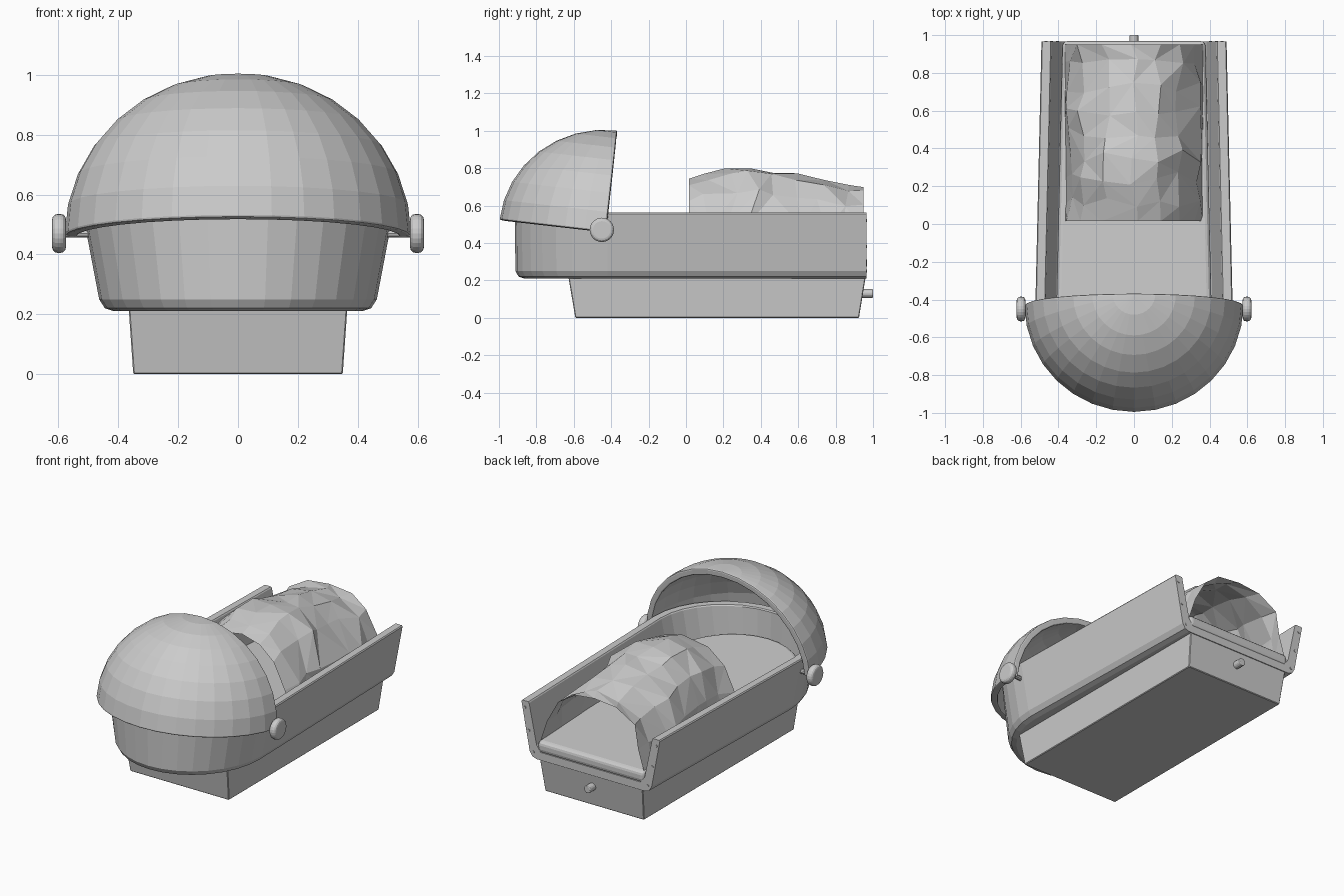
import bpy, bmesh, random
from math import sin, cos, pi, radians
from mathutils import Matrix, Vector

if "Cube" in bpy.data.objects:
    bpy.data.objects.remove(bpy.data.objects["Cube"])

random.seed(4)
FOOT, TURN = 0.965, -0.42


def finish(name, bm, bevel=0.0, segments=2):
    bmesh.ops.recalc_face_normals(bm, faces=bm.faces)
    me = bpy.data.meshes.new(name)
    bm.to_mesh(me)
    bm.free()
    ob = bpy.data.objects.new(name, me)
    bpy.context.collection.objects.link(ob)
    if bevel:
        m = ob.modifiers.new("Bevel", 'BEVEL')
        m.width, m.segments = bevel, segments
        m.limit_method, m.angle_limit = 'ANGLE', radians(40)
    return ob


def plan(half_x, head_y, z, n=16, foot=FOOT):
    """U-shaped outline: straight tapering sides with a rounded head."""
    arc = [(half_x * cos(pi * i / n), TURN - (TURN - head_y) * sin(pi * i / n), z)
           for i in range(n + 1)]
    return [(half_x - 0.032, foot, z)] + arc + [(-half_x + 0.032, foot, z)]


def cylinder(name, centre, radius, depth, axis, sides=20, bevel=0.0):
    bm = bmesh.new()
    rot = Matrix.Rotation(pi / 2, 4, 'Y' if axis == 'X' else 'X')
    bmesh.ops.create_cone(bm, cap_ends=True, segments=sides, radius1=radius, radius2=radius,
                          depth=depth, matrix=Matrix.Translation(centre) @ rot)
    return finish(name, bm, bevel, 3)


# Tapered plinth
bm = bmesh.new()
bmesh.ops.create_cube(bm, size=1)
for v in bm.verts:
    top = v.co.z > 0
    v.co = Vector(((1 if v.co.x > 0 else -1) * (0.365 if top else 0.35),
                   (0.96 if top else 0.925) if v.co.y > 0 else (-0.628 if top else -0.592),
                   0.215 if top else 0))
finish("plinth", bm, 0.004, 1)

# Bed tub: outer and inner wall swept round the head, open at the foot
profile = [(0.415, -0.865, 0.21), (0.445, -0.895, 0.22), (0.464, -0.912, 0.25),
           (0.522, -0.915, 0.555), (0.517, -0.912, 0.562), (0.473, -0.868, 0.562),
           (0.468, -0.862, 0.555), (0.415, -0.85, 0.30), (0.385, -0.82, 0.26)]
bm = bmesh.new()
rows = [[bm.verts.new(p) for p in plan(*row)] for row in profile]
for a, b in zip(rows, rows[1:]):
    for i in range(len(a) - 1):
        bm.faces.new((a[i], a[i + 1], b[i + 1], b[i]))
bm.faces.new(rows[0])
bm.faces.new(rows[-1])
bm.faces.new([r[0] for r in rows] + [r[-1] for r in reversed(rows)])
finish("bed_tub", bm)

# Mattress, rising gently towards the head
bm = bmesh.new()
outline = plan(0.41, -0.845, 0.255, foot=0.968)
face = bm.faces.new([bm.verts.new(p) for p in outline])
ext = bmesh.ops.extrude_face_region(bm, geom=[face])
for v in ext["geom"]:
    if isinstance(v, bmesh.types.BMVert):
        v.co.z = 0.33 + 0.07 * (FOOT - v.co.y) / 1.8
finish("mattress", bm, 0.025, 3)

# Rumpled blanket: an open arch of irregular triangles
ys = [0.015, 0.12, 0.24, 0.36, 0.48, 0.60, 0.72, 0.84, 0.95]
tops = [0.74, 0.77, 0.80, 0.81, 0.79, 0.765, 0.735, 0.71, 0.695]
section = [(-0.365, 0), (-0.345, 0.38), (-0.28, 0.74), (-0.15, 0.95), (0, 1),
           (0.13, 0.95), (0.24, 0.74), (0.335, 0.36), (0.365, 0)]
bm = bmesh.new()
grid = []
for j, (y, top) in enumerate(zip(ys, tops)):
    row = []
    for i, (x, h) in enumerate(section):
        inner = 0 < i < len(section) - 1
        end = j in (0, len(ys) - 1)
        dx = random.uniform(-0.022, 0.022) if inner else 0
        dy = 0 if end else random.uniform(-0.035, 0.035)
        dz = random.uniform(-0.016, 0.008) if inner else 0
        row.append(bm.verts.new((x + dx, y + dy, 0.33 + (top - 0.33) * h + dz)))
    grid.append(row)
for a, b in zip(grid, grid[1:]):
    for i in range(len(a) - 1):
        q = (a[i], a[i + 1], b[i + 1], b[i])
        k = random.randint(0, 1)
        bm.faces.new((q[k], q[k + 1], q[k + 2]))
        bm.faces.new((q[k], q[k + 2], q[(k + 3) % 4]))
finish("blanket", bm)

# Hood: quarter-sphere shell tipped back on its pivots
bm = bmesh.new()
tilt = Matrix.Translation((0, -0.43, 0.46)) @ Matrix.Rotation(radians(-6.5), 4, 'X')
rings = [[bm.verts.new(tilt @ Vector((0.58 * cos(e) * cos(a), -0.57 * cos(e) * sin(a),
                                      0.545 * sin(e))))
          for a in (pi * i / 16 for i in range(17))]
         for e in (pi / 16 * k for k in range(8))]
pole = bm.verts.new(tilt @ Vector((0, 0, 0.545)))
for a, b in zip(rings, rings[1:]):
    for i in range(16):
        bm.faces.new((a[i], a[i + 1], b[i + 1], b[i]))
for i in range(16):
    bm.faces.new((rings[-1][i], rings[-1][i + 1], pole))
hood = finish("hood", bm)
shell = hood.modifiers.new("Shell", 'SOLIDIFY')
shell.thickness, shell.offset = 0.04, -1
edge = hood.modifiers.new("Rim", 'BEVEL')
edge.width, edge.segments = 0.008, 2
edge.limit_method, edge.angle_limit = 'ANGLE', radians(50)

# Pivot knobs and pins on both sides, bolts on the foot flange
for s, side in ((1, "right"), (-1, "left")):
    cylinder("hood_knob_" + side, (s * 0.598, -0.45, 0.47), 0.065, 0.046, 'X', 24, 0.018)
    cylinder("hood_pin_" + side, (s * 0.54, -0.45, 0.47), 0.015, 0.1, 'X', 10)
    for n, (x, z) in enumerate(((0.465, 0.52), (0.437, 0.38), (0.405, 0.25))):
        cylinder(f"flange_bolt_{side}_{n}", (s * x, FOOT, z), 0.008, 0.008, 'Y', 8)

# Knob on the foot of the plinth
cylinder("foot_knob", (0, 0.97, 0.13), 0.024, 0.06, 'Y', 16, 0.005)
cylinder("foot_knob_stem", (0, 0.94, 0.13), 0.014, 0.05, 'Y', 10)
